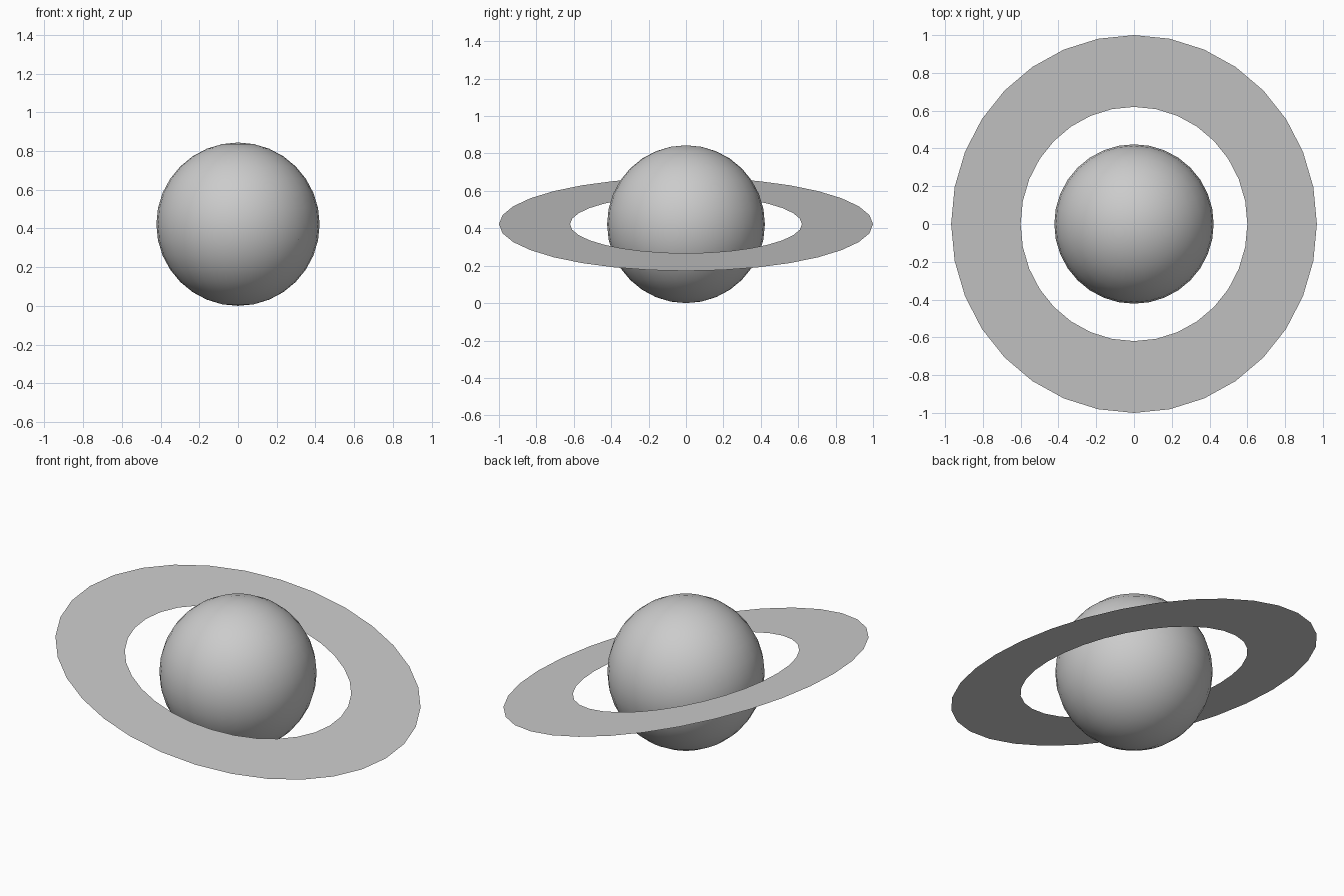
import bpy
import bmesh
import math

cube = bpy.data.objects.get("Cube")
if cube:
    bpy.data.objects.remove(cube, do_unlink=True)

SEGMENTS = 32
RADIUS = 0.422
RING_INNER, RING_OUTER = 0.62, 1.0
TILT = math.asin(0.25)

# One plain grey for the whole model
grey = bpy.data.materials.new("light_grey")
colour = (0.6, 0.6, 0.6, 1.0)
grey.use_nodes = True
grey.diffuse_color = colour
grey.node_tree.nodes["Principled BSDF"].inputs["Base Color"].default_value = colour


def add_object(name, bm):
    mesh = bpy.data.meshes.new(name)
    bm.to_mesh(mesh)
    bm.free()
    mesh.materials.append(grey)
    obj = bpy.data.objects.new(name, mesh)
    bpy.context.collection.objects.link(obj)
    obj.location.z = RADIUS
    return obj


# Planet globe, smooth shaded
bm = bmesh.new()
bmesh.ops.create_uvsphere(bm, u_segments=SEGMENTS, v_segments=SEGMENTS // 2, radius=RADIUS)
for face in bm.faces:
    face.smooth = True
add_object("planet_globe", bm)

# Flat, paper-thin ring, lowered on the +x side
bm = bmesh.new()
loops = []
for radius in (RING_INNER, RING_OUTER):
    angles = [math.tau * i / SEGMENTS for i in range(SEGMENTS)]
    loops.append([bm.verts.new((radius * math.cos(a), radius * math.sin(a), 0)) for a in angles])
inner, outer = loops
for i in range(SEGMENTS):
    j = (i + 1) % SEGMENTS
    bm.faces.new((inner[i], outer[i], outer[j], inner[j]))
ring = add_object("planet_ring", bm)
ring.rotation_euler.y = TILT
